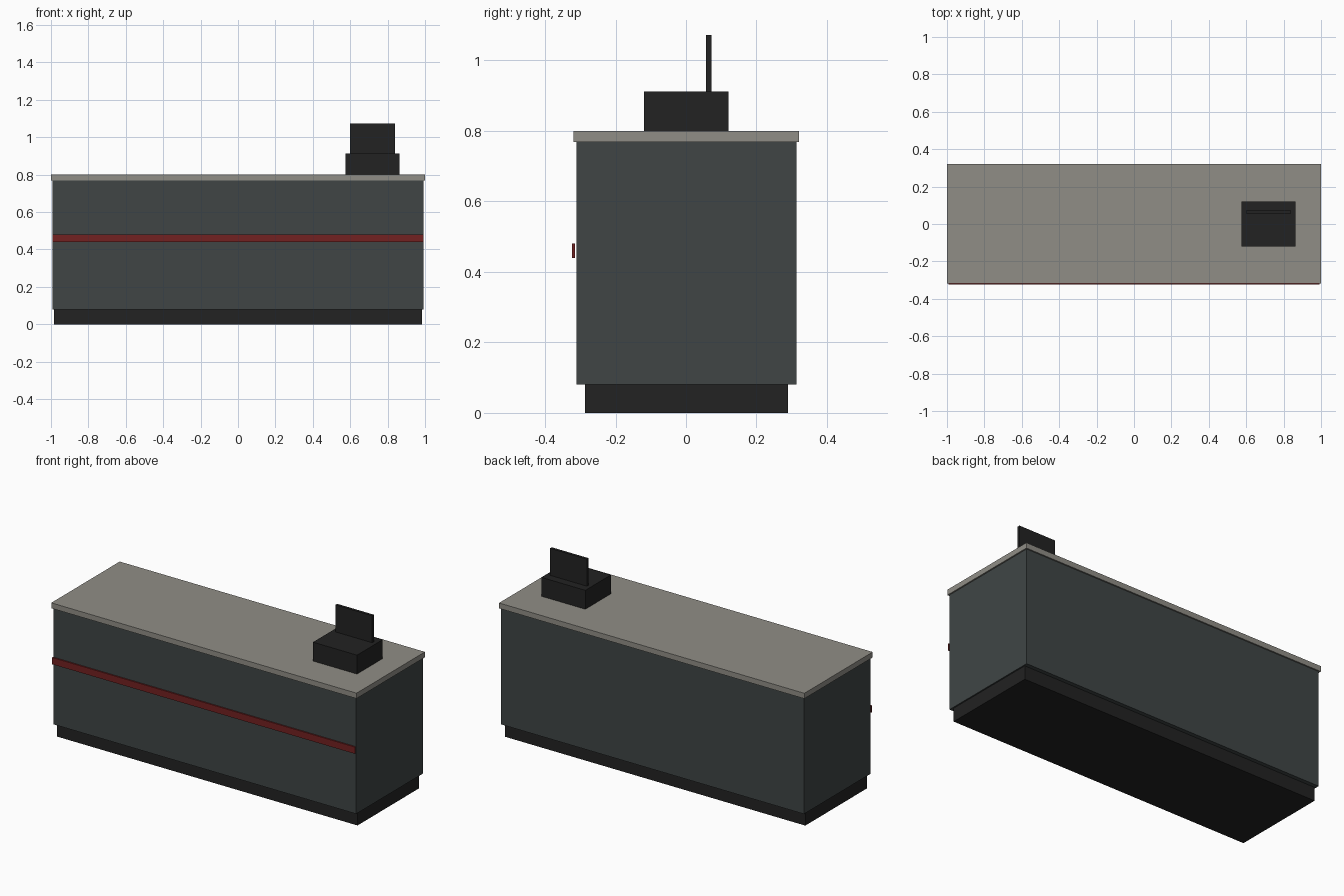
import bpy

cube = bpy.data.objects.get("Cube")
if cube:
    bpy.data.objects.remove(cube, do_unlink=True)


def material(name, rgb):
    m = bpy.data.materials.new(name)
    m.use_nodes = True
    colour = (*rgb, 1)
    m.diffuse_color = colour
    bsdf = next(n for n in m.node_tree.nodes if n.type == "BSDF_PRINCIPLED")
    bsdf.inputs["Base Color"].default_value = colour
    return m


def box(name, x, y, z, mat):
    """Box spanning the given (low, high) ranges."""
    spans = (x, y, z)
    bpy.ops.mesh.primitive_cube_add(size=1, location=[(a + b) / 2 for a, b in spans])
    ob = bpy.context.object
    ob.name = name
    ob.scale = [b - a for a, b in spans]
    bpy.ops.object.transform_apply(location=False, rotation=False, scale=True)
    ob.data.materials.append(mat)
    return ob


slate = material("slate_grey", (0.05, 0.06, 0.06))
stone = material("warm_stone", (0.28, 0.27, 0.24))
black = material("soft_black", (0.016, 0.016, 0.016))
red = material("dark_red", (0.17, 0.015, 0.015))

# Counter: recessed plinth, body and overhanging worktop
box("plinth", (-0.984, 0.984), (-0.287, 0.289), (0, 0.08), black)
box("counter_body", (-0.992, 0.992), (-0.311, 0.313), (0.08, 0.768), slate)
box("worktop", (-1, 1), (-0.319, 0.321), (0.768, 0.8), stone)

# Trim standing just off the front panel
box("front_stripe", (-0.992, 0.992), (-0.323, -0.315), (0.44, 0.48), red)

# Cash register with upright screen
box("register_base", (0.575, 0.863), (-0.119, 0.121), (0.8, 0.912), black)
box("register_screen", (0.599, 0.839), (0.057, 0.073), (0.912, 1.072), black)
